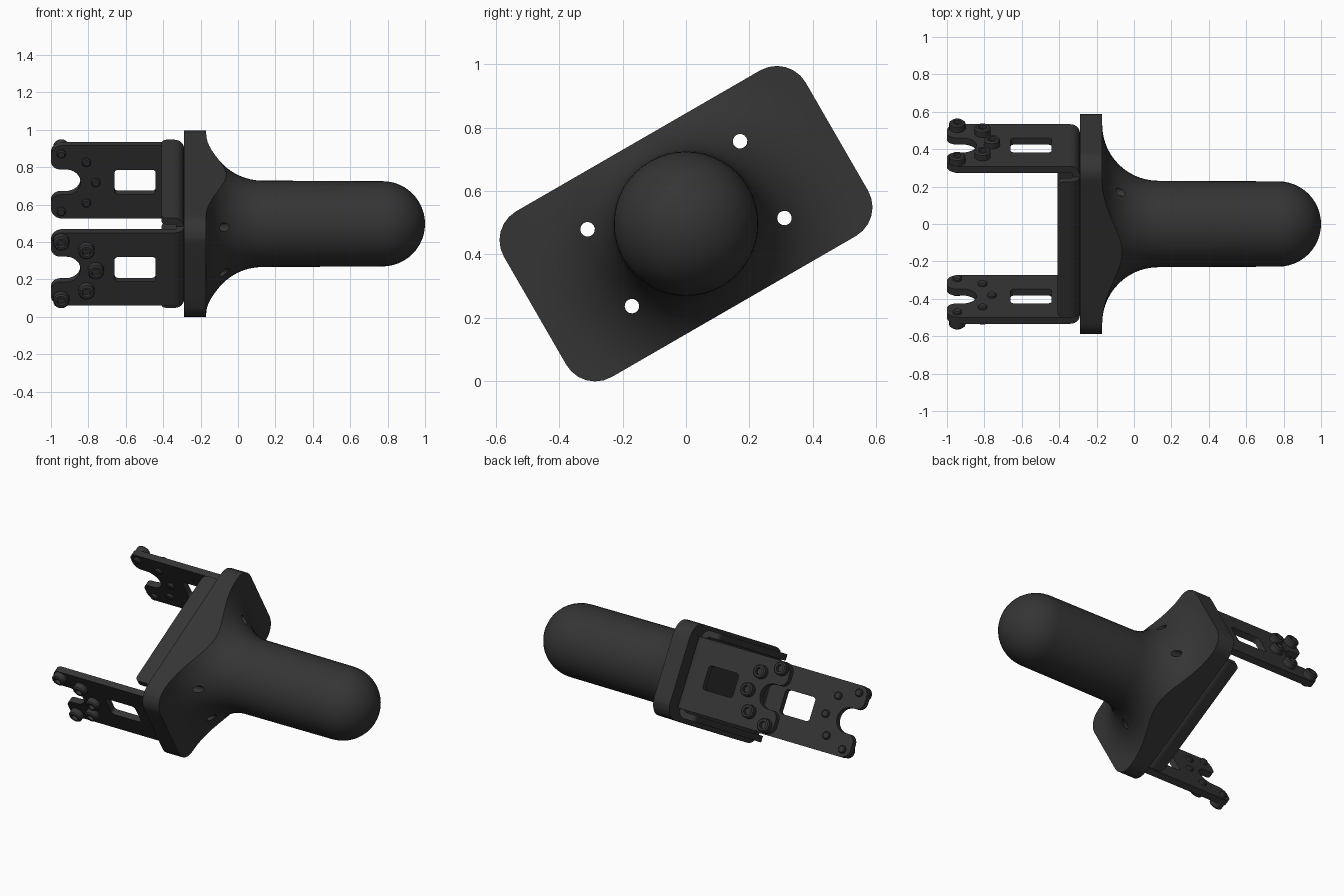
import bpy, bmesh
from math import pi, sin, cos, radians
from mathutils import Matrix, Vector

if "Cube" in bpy.data.objects:
    bpy.data.objects.remove(bpy.data.objects["Cube"])

# Local frame: x = long axis, y = plate length, z = plate width; then tilted 30 deg about x
FRAME = Matrix.Translation((0, 0, 0.497)) @ Matrix.Rotation(radians(30), 4, 'X')
HOLES = [(u, v) for u in (-0.278, 0.278) for v in (-0.14, 0.14)]
T = 0.04          # sheet thickness
BEND = 0.05       # outer bend radius
X_BASE = -0.29    # back face of the handle plate
X_BEND = X_BASE - BEND

dark = bpy.data.materials.new("dark_plastic")
dark.diffuse_color = (0.035, 0.035, 0.035, 1)
dark.use_nodes = True
dark.node_tree.nodes["Principled BSDF"].inputs["Base Color"].default_value = dark.diffuse_color


def add_mesh(name, bm, matrix):
    bmesh.ops.remove_doubles(bm, verts=bm.verts, dist=1e-5)
    bmesh.ops.recalc_face_normals(bm, faces=bm.faces)
    me = bpy.data.meshes.new(name)
    bm.to_mesh(me)
    bm.free()
    me.transform(FRAME @ matrix)
    me.polygons.foreach_set("use_smooth", [True] * len(me.polygons))
    me.set_sharp_from_angle(angle=radians(32))
    me.materials.append(dark)
    ob = bpy.data.objects.new(name, me)
    bpy.context.collection.objects.link(ob)
    return ob


def rounded(corners, n=6):
    """Right-angled outline of (a, b, radius) corners."""
    out = []
    for i, (a, b, r) in enumerate(corners):
        c = Vector((a, b))
        if r == 0:
            out.append(c)
            continue
        d1 = (Vector(corners[i - 1][:2]) - c).normalized() * r
        d2 = (Vector(corners[(i + 1) % len(corners)][:2]) - c).normalized() * r
        for k in range(n + 1):
            t = pi / 2 * k / n
            out.append(c + d1 + d2 - d2 * cos(t) - d1 * sin(t))
    return out


def rect(a0, a1, b0, b1, r):
    return rounded([(a0, b0, r), (a1, b0, r), (a1, b1, r), (a0, b1, r)])


def circle(a, b, r, n=16):
    return [Vector((a + r * cos(2 * pi * k / n), b + r * sin(2 * pi * k / n))) for k in range(n)]


def slab(name, loops, thick, matrix):
    """Filled outline with holes, extruded evenly about its plane."""
    cu = bpy.data.curves.new(name, 'CURVE')
    cu.dimensions, cu.fill_mode, cu.extrude = '2D', 'BOTH', thick / 2
    for loop in loops:
        sp = cu.splines.new('POLY')
        sp.points.add(len(loop) - 1)
        for p, q in zip(sp.points, loop):
            p.co = (q[0], q[1], 0, 1)
        sp.use_cyclic_u = True
    tmp = bpy.data.objects.new("tmp", cu)
    bpy.context.collection.objects.link(tmp)
    me = bpy.data.meshes.new_from_object(tmp.evaluated_get(bpy.context.evaluated_depsgraph_get()))
    bm = bmesh.new()
    bm.from_mesh(me)
    bpy.data.objects.remove(tmp)
    bpy.data.curves.remove(cu)
    bpy.data.meshes.remove(me)
    return add_mesh(name, bm, matrix)


def lathe(name, profile, steps, matrix):
    """Spin (x, radius) profile about the x axis."""
    bm = bmesh.new()
    vs = [bm.verts.new((x, 0, r)) for x, r in profile]
    es = [bm.edges.new(p) for p in zip(vs, vs[1:])]
    bmesh.ops.spin(bm, geom=vs + es, axis=(1, 0, 0), cent=(0, 0, 0), angle=2 * pi, steps=steps)
    return add_mesh(name, bm, matrix)


def boolean(ob, cutter, op):
    mod = ob.modifiers.new(op, 'BOOLEAN')
    mod.operation, mod.solver, mod.object = op, 'EXACT', cutter
    me = bpy.data.meshes.new_from_object(ob.evaluated_get(bpy.context.evaluated_depsgraph_get()))
    ob.modifiers.clear()
    ob.data = me
    bpy.data.objects.remove(cutter)


YZ = Matrix(((0, 0, 1, 0), (1, 0, 0, 0), (0, 1, 0, 0), (0, 0, 0, 1)))   # outline in y-z
I4 = Matrix.Identity(4)

# Handle: domed grip flaring into a block, trimmed to the rounded rectangle
prof = [(X_BASE, 0), (X_BASE, 0.75), (-0.17, 0.75)]
prof += [(0.13 - 0.3 * cos(t), 0.531 - 0.3 * sin(t)) for t in (pi / 2 * k / 14 for k in range(15))]
prof += [(0.772 + 0.228 * sin(t), 0.228 * cos(t)) for t in (pi / 2 * k / 12 for k in range(12))] + [(1.0, 0)]
handle = lathe("handle", prof, 48, I4)
trim = slab("trim", [rect(-0.55, 0.55, -0.302, 0.302, 0.105)], 3, YZ)
boolean(handle, trim, 'INTERSECT')
for u, v in HOLES:
    boolean(handle, slab("drill", [circle(u, v, 0.023)], 3, YZ), 'DIFFERENCE')
handle.data.polygons.foreach_set("use_smooth", [True] * len(handle.data.polygons))
handle.data.set_sharp_from_angle(angle=radians(32))

# Bracket floor with matching holes
slab("bracket_base", [rect(-0.436, 0.436, -0.227, 0.227, 0)] + [circle(u, v, 0.023) for u, v in HOLES],
     T, Matrix.Translation((X_BASE - T / 2, 0, 0)) @ YZ)

# Walls folded up from the floor
arm = rounded([(X_BEND, -0.225, 0), (X_BEND, 0.225, 0), (-1, 0.225, 0.06), (-1, 0.078, 0.05),
               (-0.842, 0.078, 0.077), (-0.842, -0.078, 0.077), (-1, -0.078, 0.05), (-1, -0.225, 0.06)])
slot = rect(-0.66, -0.44, -0.076, 0.076, 0.02)
flange = rounded([(X_BEND, -0.42, 0), (X_BEND, 0.42, 0), (-0.408, 0.42, 0.03), (-0.408, -0.42, 0.03)])


def wall(name, loops, half, outer, turn):
    rot = Matrix.Rotation(turn, 4, 'X')
    slab(name, loops, T, rot @ Matrix.Translation((0, outer - T / 2, 0)) @ Matrix.Rotation(pi / 2, 4, 'X'))
    ang = [pi / 2 * k / 6 for k in range(7)]
    bend = [(X_BEND + r * cos(t), outer - BEND + r * sin(t))
            for r, seq in ((BEND, ang), (BEND - T, ang[::-1])) for t in seq]
    slab(name + "_bend", [bend], 2 * half, rot)


# Screws: socket head outside, short tip inside
screw = [(-0.058, 0), (-0.058, 0.018), (-0.052, 0.024), (0, 0.024), (0, 0.043), (0.034, 0.043),
         (0.042, 0.035), (0.042, 0.022), (0.018, 0.022), (0.018, 0)]
SPOTS = [(-0.945, 0.178), (-0.81, 0.125), (-0.76, 0), (-0.81, -0.125), (-0.945, -0.178)]

for side, turn in (("right", 0), ("left", pi)):
    wall("arm_" + side, [arm, slot], 0.225, 0.486, turn)
    wall("flange_" + side, [flange], 0.42, 0.277, turn + pi / 2)
    for x, v in SPOTS:
        lathe("screw_" + side, screw, 20, Matrix.Rotation(turn, 4, 'X')
              @ Matrix.Translation((x, 0.486, v)) @ Matrix.Rotation(pi / 2, 4, 'Z'))
